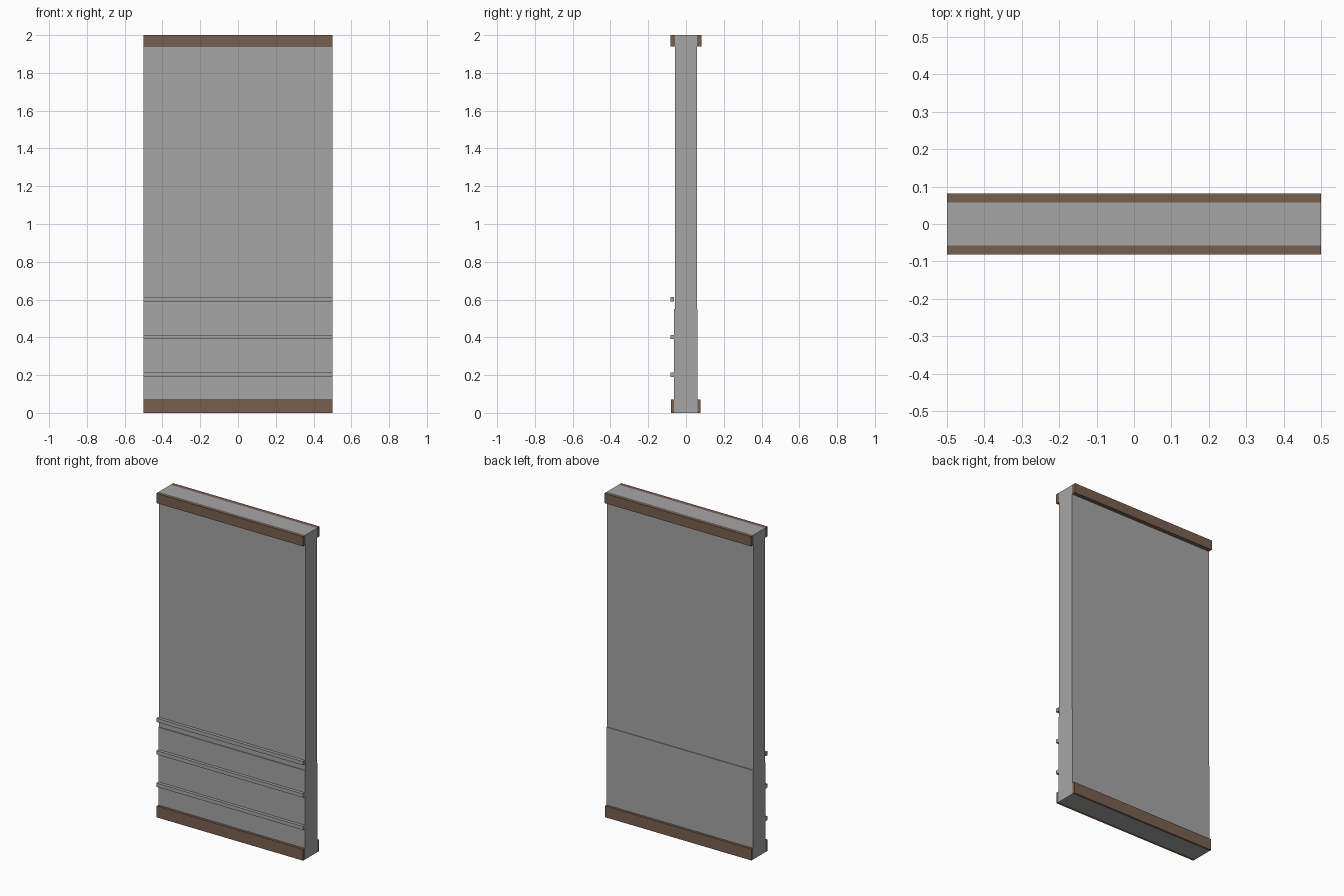
import bpy

if "Cube" in bpy.data.objects:
    bpy.data.objects.remove(bpy.data.objects["Cube"])


def material(name, rgb):
    m = bpy.data.materials.new(name)
    m.diffuse_color = (*rgb, 1)
    m.use_nodes = True
    m.node_tree.nodes["Principled BSDF"].inputs["Base Color"].default_value = m.diffuse_color
    return m


GREY = material("plaster_grey", (0.38, 0.38, 0.38))
BROWN = material("wood_brown", (0.19, 0.115, 0.078))


def slab(name, y0, y1, z0, z1, mat):
    """Full-width box spanning the given depth and height."""
    bpy.ops.mesh.primitive_cube_add(size=1, location=(0, (y0 + y1) / 2, (z0 + z1) / 2))
    ob = bpy.context.object
    ob.name = name
    ob.scale = (1.0, y1 - y0, z1 - z0)
    bpy.ops.object.transform_apply(location=False, rotation=False, scale=True)
    ob.data.materials.append(mat)


# Wall: thin upper panel on a slightly thicker lower panel
slab("upper_wall", -0.058, 0.057, 0.55, 2.0, GREY)
slab("lower_wall", -0.063, 0.061, 0.0, 0.55, GREY)

# Crown moulding and skirting board on both sides
slab("front_crown", -0.082, -0.058, 1.94, 2.0, BROWN)
slab("back_crown", 0.057, 0.082, 1.94, 2.0, BROWN)
slab("front_skirting", -0.079, -0.063, 0.0, 0.07, BROWN)
slab("back_skirting", 0.061, 0.076, 0.0, 0.07, BROWN)

# Horizontal rails on the front
for i, z in enumerate((0.2, 0.4, 0.6)):
    slab(f"rail_{i + 1}", -0.082, -0.063, z - 0.01, z + 0.013, GREY)
